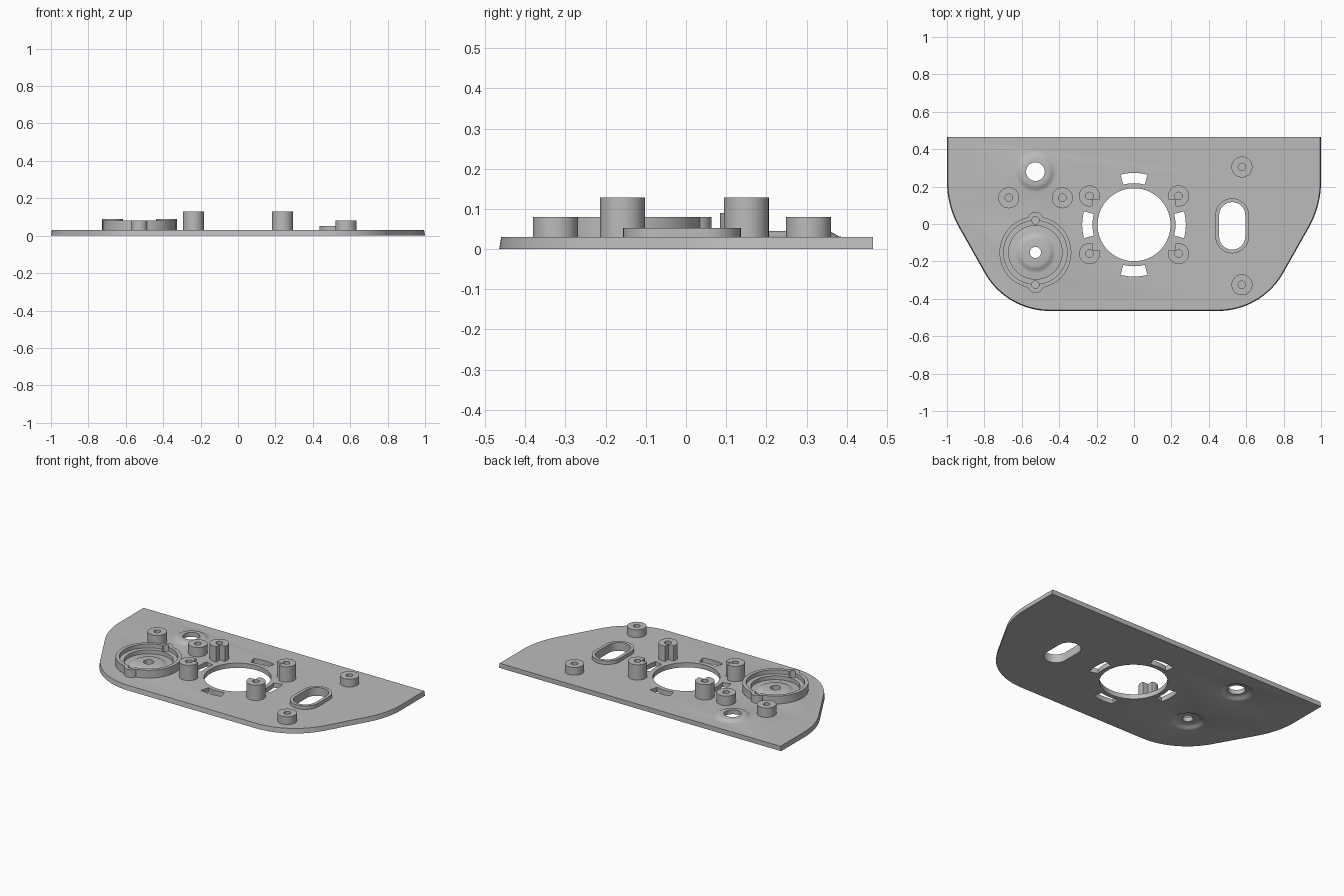
import bpy, bmesh
from math import cos, sin, radians, pi

cube = bpy.data.objects.get("Cube")
if cube:
    bpy.data.objects.remove(cube, do_unlink=True)

grey = bpy.data.materials.new("plain grey")
grey.use_nodes = True
grey.diffuse_color = (0.5, 0.5, 0.5, 1)
grey.node_tree.nodes["Principled BSDF"].inputs["Base Color"].default_value = (0.5, 0.5, 0.5, 1)

PLATE = 0.03


def finish(name, bm, loc=(0, 0)):
    bmesh.ops.recalc_face_normals(bm, faces=bm.faces)
    mesh = bpy.data.meshes.new(name)
    bm.to_mesh(mesh)
    bm.free()
    mesh.materials.append(grey)
    obj = bpy.data.objects.new(name, mesh)
    obj.location = (loc[0], loc[1], 0)
    bpy.context.collection.objects.link(obj)
    return obj


def prism(name, loop, z0, z1, top=None, loc=(0, 0)):
    """Solid between a flat outline and an optional different top outline."""
    bm = bmesh.new()
    low = [bm.verts.new((x, y, z0)) for x, y in loop]
    high = [bm.verts.new((x, y, z1)) for x, y in (top or loop)]
    bm.faces.new(low)
    bm.faces.new(high)
    for i in range(len(low)):
        j = (i + 1) % len(low)
        bm.faces.new((low[i], low[j], high[j], high[i]))
    return finish(name, bm, loc)


def lathe(name, profile, loc, closed=False, n=48):
    """Revolve (radius, height) points; open profiles get end caps."""
    bm = bmesh.new()
    rings = [[bm.verts.new((r * cos(2 * pi * k / n), r * sin(2 * pi * k / n), z))
              for k in range(n)] for r, z in profile]
    pairs = list(zip(rings, rings[1:])) + ([(rings[-1], rings[0])] if closed else [])
    for a, b in pairs:
        for k in range(n):
            m = (k + 1) % n
            bm.faces.new((a[k], a[m], b[m], b[k]))
    if not closed:
        bm.faces.new(rings[0])
        bm.faces.new(rings[-1])
    return finish(name, bm, loc)


def cylinder(r, z0, z1, loc, n=48):
    return lathe("cutter", [(r, z0), (r, z1)], loc, n=n)


def combine(obj, tools, op="DIFFERENCE"):
    bpy.context.view_layer.objects.active = obj
    for tool in tools:
        mod = obj.modifiers.new("cut", "BOOLEAN")
        mod.operation, mod.solver, mod.object = op, "EXACT", tool
        bpy.ops.object.modifier_apply(modifier=mod.name)
        bpy.data.objects.remove(tool, do_unlink=True)


def arc(cx, cy, r, a0, a1, n=16):
    return [(cx + r * cos(radians(a0 + (a1 - a0) * i / n)),
             cy + r * sin(radians(a0 + (a1 - a0) * i / n))) for i in range(n + 1)]


def outline(inset):
    half = [(1 - inset, 0.465)] + arc(0.5, 0.227, 0.5 - inset, 0, -30)
    half += arc(0.45, -0.065, 0.4 - inset, -30, -90)
    return half + [(-x, y) for x, y in reversed(half)]


def stadium(r, straight):
    return arc(0, straight, r, 0, 180) + arc(0, -straight, r, 180, 360)


# Base plate with slightly drafted edges
plate = prism("base_plate", outline(0), 0, PLATE, outline(0.005))

# Raised dimples, hollow underneath
DIAL = (-0.527, -0.152)
DIMPLES = (((-0.527, 0.28), 0.05), (DIAL, 0.03))
for loc, hole in DIMPLES:
    mound = lathe("mound", [(0.11, 0.01), (0.11, PLATE), (0.1, 0.032), (0.09, 0.038),
                            (0.08, 0.043), (0.07, 0.045)], loc)
    combine(plate, [mound], "UNION")
    recess = lathe("recess", [(0.1, -0.01), (0.1, 0), (0.09, 0.003), (0.08, 0.01),
                              (0.07, 0.015), (0.06, 0.017)], loc)
    combine(plate, [recess, cylinder(hole, -0.1, 0.1, loc)])

# Central opening, four curved slots and the oblong window
CY = -0.004
WINDOW = (0.525, -0.01)
cutters = [cylinder(0.195, -0.1, 0.1, (0, CY), 96)]
for a in range(0, 360, 90):
    slot = arc(0, 0, 0.277, a - 15, a + 15, 8) + arc(0, 0, 0.222, a + 15, a - 15, 8)
    cutters.append(prism("slot", slot, -0.1, 0.1, loc=(0, CY)))
cutters.append(prism("window", stadium(0.07, 0.057), -0.1, 0.1, loc=WINDOW))
combine(plate, cutters)

# Rim around the oblong window
rim = prism("window_rim", stadium(0.09, 0.057), 0.02, 0.053, loc=WINDOW)
combine(rim, [prism("window", stadium(0.07, 0.057), -0.1, 0.1, loc=WINDOW)])


# Screw bosses
def boss(name, loc, height):
    return lathe(name, [(0.056, 0.02), (0.056, height), (0.02, height), (0.02, 0.02)],
                 loc, closed=True, n=40)


parts = [plate, rim]
for name, x, y, h in (("back_left_boss", 0.577, 0.305, 0.08),
                      ("front_left_boss", 0.577, -0.325, 0.08),
                      ("outer_right_boss", -0.67, 0.14, 0.09),
                      ("inner_right_boss", -0.383, 0.14, 0.09)):
    parts.append(boss(name, (x, y), h))

# Tall posts around the opening, notched on the corner facing it
for sx, side in ((1, "left"), (-1, "right")):
    for sy, end in ((1, "back"), (-1, "front")):
        post = boss(f"{end}_{side}_post", (sx * 0.238, CY + sy * 0.154), 0.128)
        notch = [(0, 0), (sx * 0.222, 0), (sx * 0.222, sy * 0.136), (0, sy * 0.136)]
        combine(post, [prism("notch", notch, PLATE, 0.2, loc=(0, CY))])
        parts.append(post)

# Stepped round housing with two screw ears
housing = cylinder(0.192, 0.02, 0.08, DIAL, 64)
housing.name = "round_housing"
ears = [(DIAL[0], DIAL[1] + s * 0.172) for s in (1, -1)]
combine(housing, [cylinder(0.044, 0.02, 0.08, e) for e in ears], "UNION")
combine(housing, [cylinder(0.17, 0.055, 0.2, DIAL, 64), cylinder(0.143, -0.1, 0.2, DIAL, 64)]
        + [cylinder(0.02, 0.035, 0.2, e) for e in ears])
parts.append(housing)

# Smooth round walls, keep crisp edges
for obj in bpy.context.view_layer.objects:
    obj.select_set(obj in parts)
bpy.context.view_layer.objects.active = plate
bpy.ops.object.shade_smooth_by_angle(angle=radians(35))
